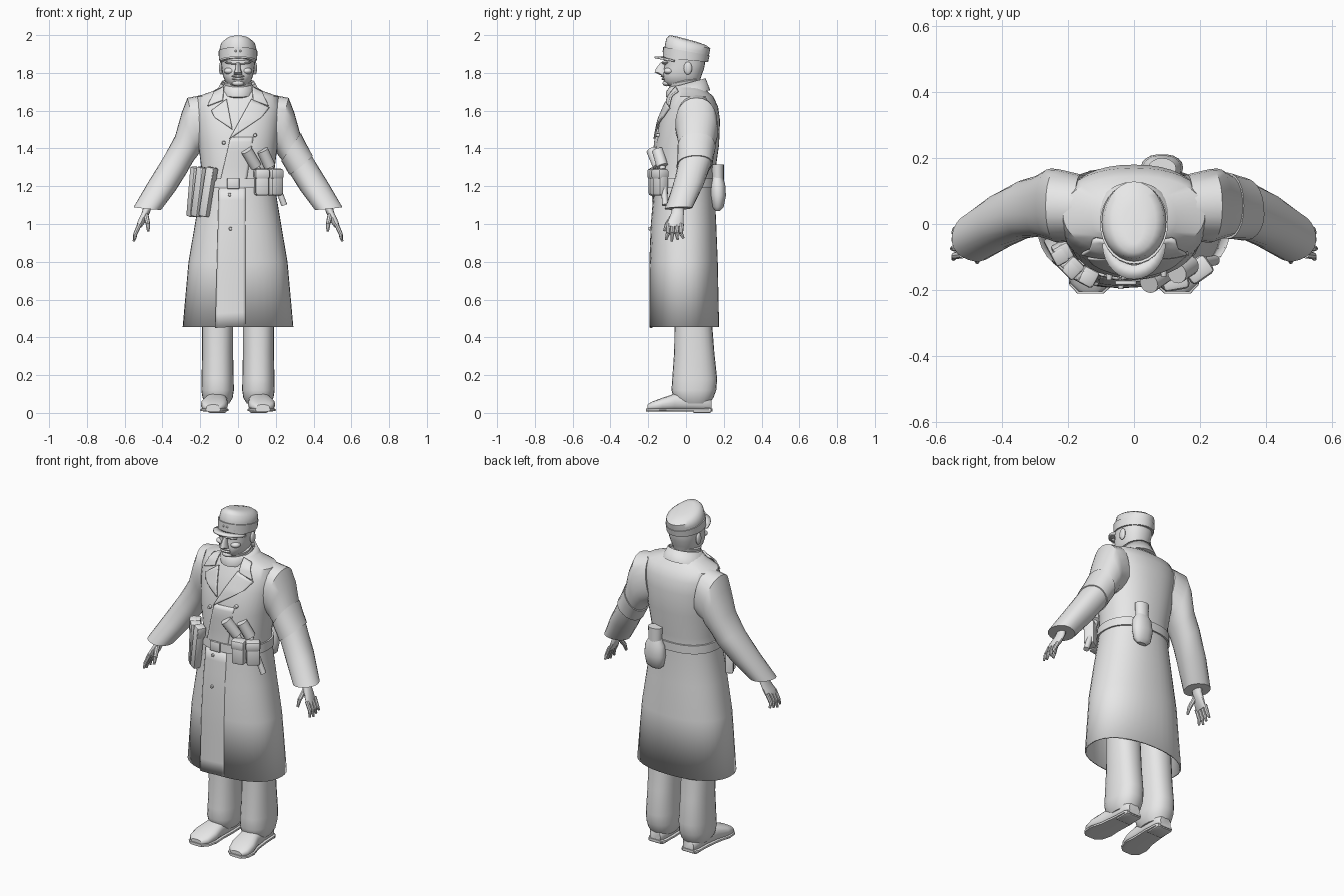
import bpy, bmesh, math
from mathutils import Vector, Euler

V = Vector
P = 2.25  # roundness of the cross-sections
grey = bpy.data.materials.new("plain_grey")
grey.diffuse_color = (0.8, 0.8, 0.8, 1)


def finish(name, bm, mirror=False, solid=0.0, offset=0.0, angle=40):
    bmesh.ops.recalc_face_normals(bm, faces=bm.faces)
    me = bpy.data.meshes.new(name)
    bm.to_mesh(me)
    bm.free()
    me.polygons.foreach_set("use_smooth", [True] * len(me.polygons))
    me.set_sharp_from_angle(angle=math.radians(angle))
    me.materials.append(grey)
    ob = bpy.data.objects.new(name, me)
    bpy.context.scene.collection.objects.link(ob)
    if solid:
        m = ob.modifiers.new("thickness", 'SOLIDIFY')
        m.thickness, m.offset = solid, offset
    if mirror:
        ob.modifiers.new("mirror", 'MIRROR')
    return ob


def loft(name, rings, n=24, p=2.0, bottom=True, top=True, **kw):
    """Skin over rings given as (centre, half axis a, half axis b)."""
    bm = bmesh.new()
    rows = []
    for c, a, b in rings:
        row = []
        for i in range(n):
            t = 2 * math.pi * i / n
            u, w = math.cos(t), math.sin(t)
            u = math.copysign(abs(u) ** (2 / p), u)
            w = math.copysign(abs(w) ** (2 / p), w)
            row.append(bm.verts.new(V(c) + V(a) * u + V(b) * w))
        rows.append(row)
    for r, s in zip(rows, rows[1:]):
        for i in range(n):
            j = (i + 1) % n
            bm.faces.new((r[i], r[j], s[j], s[i]))
    if bottom:
        bm.faces.new(rows[0])
    if top:
        bm.faces.new(rows[-1])
    return finish(name, bm, **kw)


def level(z, rx, yf, yb, cx=0.0):
    return ((cx, (yf + yb) / 2, z), (rx, 0, 0), (0, (yb - yf) / 2, 0))


def rod(name, p, q, r1, r2, n=10, **kw):
    p, q = V(p), V(q)
    d = (q - p).normalized()
    a = d.orthogonal().normalized()
    b = d.cross(a)
    return loft(name, [(p, a * r1, b * r1), (q, a * r2, b * r2)], n, **kw)


def box(name, c, size, rot=(0, 0, 0), bevel=0.008, **kw):
    bm = bmesh.new()
    bmesh.ops.create_cube(bm, size=1)
    for v in bm.verts:
        v.co = V([v.co[i] * size[i] for i in range(3)])
    bmesh.ops.bevel(bm, geom=bm.edges[:], offset=bevel, segments=2, profile=0.5, affect='EDGES')
    m = Euler([math.radians(r) for r in rot]).to_matrix()
    for v in bm.verts:
        v.co = m @ v.co + V(c)
    return finish(name, bm, **kw)


def blob(name, c, size, **kw):
    bm = bmesh.new()
    bmesh.ops.create_uvsphere(bm, u_segments=16, v_segments=10, radius=1)
    for v in bm.verts:
        v.co = V([v.co[i] * size[i] + c[i] for i in range(3)])
    return finish(name, bm, **kw)


# Coat body: z, half width, front y, back y
COAT = [(.455, .293, -.19, .175), (.8, .262, -.19, .168), (1.0, .228, -.183, .16),
        (1.2, .195, -.165, .15), (1.28, .192, -.163, .155), (1.42, .21, -.165, .175),
        (1.55, .225, -.138, .18), (1.62, .23, -.11, .17), (1.675, .215, -.085, .145),
        (1.705, .13, -.07, .11), (1.73, .09, -.06, .09)]
loft("coat", [level(*r) for r in COAT], 40, P, bottom=False, solid=.008, offset=-1)


def coat_at(z, grow=0.0):
    for r, s in zip(COAT, COAT[1:]):
        if z <= s[0]:
            break
    t = min(max((z - r[0]) / (s[0] - r[0]), 0), 1)
    w, f, b = [r[i] + (s[i] - r[i]) * t for i in (1, 2, 3)]
    return (z, w + grow, f - grow, b + grow)


def front_y(x, z):
    _, w, f, b = coat_at(z)
    k = max(0, 1 - min(1, abs(x) / w) ** P) ** (1 / P)
    return (f + b) / 2 - (b - f) / 2 * k


def patch(name, corners, lift=.006, taper=0.0, n=10):
    """Cloth panel lying on the coat front, corners as (x, z)."""
    bm = bmesh.new()
    c = [V(k) for k in corners]
    g = []
    for i in range(n + 1):
        for j in range(n + 1):
            u, v = j / n, i / n
            q = c[0].lerp(c[1], u).lerp(c[3].lerp(c[2], u), v)
            g.append(bm.verts.new((q.x, front_y(q.x, q.y) - lift * (1 - taper * u), q.y)))
    for i in range(n):
        for j in range(n):
            k = i * (n + 1) + j
            bm.faces.new((g[k], g[k + 1], g[k + n + 2], g[k + n + 1]))
    return finish(name, bm, solid=.01)


# Overlapping front, lapels, collar wings and buttons
patch("skirt_overlap", [(-.1, 1.2), (.04, 1.2), (.04, .46), (-.12, .45)], .004, 2.2)
patch("chest_overlap", [(-.04, 1.46), (.08, 1.46), (.04, 1.2), (-.1, 1.2)], .004, 2.2)
patch("left_lapel", [(.07, 1.66), (.165, 1.615), (.125, 1.565), (-.045, 1.45)], .01)
patch("right_lapel", [(-.06, 1.66), (-.14, 1.6), (-.125, 1.565), (-.03, 1.5)], .007)
for s in (-1, 1):
    patch("collar_wing", [(s * .075, 1.725), (s * .125, 1.7), (s * .16, 1.625), (s * .08, 1.655)], .014)
for x, z in ((-.045, 1.155), (-.04, .975), (-.075, 1.43), (.09, 1.47)):
    y = front_y(x, z)
    rod("button", (x, y + .005, z), (x, y - .015, z), .011, .008)

# Standing collar and scarf
loft("collar", [((0, .02, 1.69), (.115, 0, 0), (0, .105, .02)), ((0, .01, 1.745), (.088, 0, 0), (0, .09, .025))],
     24, top=False, solid=.008)
loft("scarf", [((0, -.005, 1.67), (.06, 0, 0), (0, .07, .01)), ((0, -.01, 1.69), (.086, 0, 0), (0, .095, .018)),
               ((0, -.01, 1.72), (.088, 0, 0), (0, .095, .018)), ((0, -.008, 1.74), (.074, 0, 0), (0, .08, .015)),
               ((0, -.008, 1.755), (.078, 0, 0), (0, .083, .015)), ((0, -.005, 1.768), (.06, 0, 0), (0, .068, .015))], 24)

# Sleeves: outer x, outer z, inner x, inner z, centre y, half depth, forward slant
ARM = [(.18, 1.685, .14, 1.41, .05, .10, 0), (.268, 1.668, .195, 1.385, .055, .112, 0),
       (.298, 1.59, .208, 1.37, .06, .108, 0), (.333, 1.465, .235, 1.335, .055, .093, 0),
       (.39, 1.36, .275, 1.265, .045, .088, .01), (.47, 1.225, .335, 1.175, .01, .08, .02),
       (.547, 1.09, .412, 1.075, -.04, .068, .025)]


def arm_ring(k, grow=1.0):
    i = min(int(k), len(ARM) - 2)
    o, p, q, r, y, d, s = [m + (n - m) * (k - i) for m, n in zip(ARM[i], ARM[i + 1])]
    return ((o + q) / 2, y, (p + r) / 2), V(((o - q) / 2, s, (p - r) / 2)) * grow, V((-s, d, 0)) * grow


loft("sleeves", [arm_ring(i) for i in range(len(ARM))], 24, 2.2, mirror=True)
loft("armband", [arm_ring(k, 1.07) for k in (2.9, 3.3, 4.0)], 24, 2.2)

# Hands
loft("palms", [((.475, -.04, 1.1), (.025, 0, 0), (0, .032, 0)), ((.488, -.045, 1.06), (.02, .01, 0), (-.008, .032, 0)),
               ((.512, -.055, 1.01), (.018, 0, .005), (-.005, .043, 0)),
               ((.525, -.058, .985), (.012, 0, .005), (-.005, .042, 0))], 14, mirror=True)
for i in range(4):
    y = -.092 + i * .023
    mid, tip = (.543, y - .004, .95), (.552 - .004 * abs(i - 1), y - .014 + .008 * i, .908 + .008 * abs(i - 1))
    rod("finger_base", (.52, y, 1.0), mid, .012, .011, 8, mirror=True)
    rod("finger_tip", mid, tip, .011, .006, 8, mirror=True)
rod("thumb_base", (.488, -.065, 1.05), (.477, -.1, 1.0), .014, .012, 8, mirror=True)
rod("thumb_tip", (.477, -.1, 1.0), (.475, -.115, .962), .012, .007, 8, mirror=True)

# Head and face
loft("head", [level(*r) for r in ((1.67, .06, -.05, .06), (1.725, .058, -.07, .065), (1.735, .05, -.1, .068),
                                  (1.755, .068, -.117, .072), (1.785, .08, -.122, .082), (1.82, .086, -.118, .095),
                                  (1.845, .089, -.113, .1), (1.9, .092, -.12, .105))], 24, 2.3, angle=60)
loft("nose", [((0, -.118, 1.79), (.022, 0, 0), (0, .022, 0)), ((0, -.132, 1.803), (.021, 0, 0), (0, .034, 0)),
              ((0, -.128, 1.822), (.014, 0, 0), (0, .032, 0)), ((0, -.115, 1.855), (.011, 0, 0), (0, .02, 0))], 12)
blob("brow", (0, -.108, 1.855), (.07, .022, .011))
blob("mouth", (0, -.118, 1.768), (.032, .012, .007))
blob("moustache", (0, -.122, 1.783), (.034, .012, .007))
blob("chin", (0, -.102, 1.745), (.032, .022, .016))
blob("cheeks", (.045, -.09, 1.81), (.03, .028, .018), mirror=True)
blob("ears", (.09, .01, 1.825), (.011, .022, .034), mirror=True)

# Field cap with folded flap and peak
loft("cap", [((0, -.003, 1.868), (.097, 0, 0), (0, .116, -.01)), ((0, .006, 1.925), (.098, 0, 0), (0, .119, -.016)),
             ((0, .012, 1.955), (.09, 0, 0), (0, .117, -.026)), ((0, .01, 1.972), (.066, 0, 0), (0, .098, -.026)),
             ((0, 0, 1.98), (.03, 0, 0), (0, .06, -.016))], 28, angle=50)
loft("cap_flap", [((0, -.003, 1.868), (.101, 0, 0), (0, .12, -.01)),
                  ((0, .002, 1.915), (.103, 0, 0), (0, .123, -.022))], 28)
for x in (-.012, .012):
    blob("cap_button", (x, -.118, 1.915), (.006, .007, .006))
bm = bmesh.new()
arc = [math.pi * i / 14 for i in range(15)]
rows = [[bm.verts.new((.096 * k * math.cos(t), -.06 - .108 * k * math.sin(t), 1.863 + .02 * math.sin(t)))
         for t in arc] for k in (.6, 1)]
for i in range(14):
    bm.faces.new((rows[0][i], rows[0][i + 1], rows[1][i + 1], rows[1][i]))
finish("cap_peak", bm, solid=.01)

# Belt and buckle
loft("belt", [level(*coat_at(z, .009)) for z in (1.19, 1.24)], 40, P)
box("buckle", (-.025, -.178, 1.215), (.065, .014, .058), bevel=.004)

# Long magazine pouches on the right hip
for x, y, yaw in ((-.15, -.155, -28), (-.195, -.125, -45), (-.225, -.08, -62)):
    box("magazine_pouch", (x - .01, y, 1.17), (.048, .045, .265), (0, 10, yaw), .008)
    box("magazine_flap", (x + .008, y - .003, 1.265), (.052, .052, .07), (0, 10, yaw), .008)

# Ammunition pouches on the left front
for x, y, yaw in ((.125, -.165, 10), (.195, -.135, 35)):
    box("ammo_pouch", (x, y, 1.215), (.075, .06, .13), (0, 0, yaw), .014)
    box("ammo_flap", (x, y - .003, 1.265), (.081, .066, .055), (0, 0, yaw), .014)

# Two stick grenades tucked into the belt
for h, k, e in (((.045, -.18, 1.39), (.095, -.145, 1.305), (.17, -.14, 1.18)),
                ((.13, -.15, 1.39), (.168, -.125, 1.305), (.245, -.11, 1.1))):
    rod("grenade_head", h, k, .031, .031, 14)
    rod("grenade_handle", k, e, .016, .016)

# Canteen and cup on the back of the belt
loft("canteen", [level(1.07, .03, .155, .18, .085), level(1.09, .053, .14, .2, .085),
                 level(1.15, .064, .13, .212, .085), level(1.21, .058, .13, .208, .085),
                 level(1.25, .035, .14, .195, .085)], 18, 2.2)
loft("canteen_cup", [level(1.225, .038, .14, .2, .085), level(1.315, .043, .135, .2, .085)], 16)

# Trousers gathered at the ankle
loft("trousers", [level(z, w, f, b, .108) for z, w, f, b in
                  ((.05, .062, -.04, .125), (.08, .08, -.065, .145), (.12, .086, -.077, .16), (.18, .085, -.073, .165),
                   (.32, .082, -.063, .15), (.5, .083, -.06, .136), (.95, .085, -.07, .12))], 24, 2.3, mirror=True)

# Shoes, soles and heels: y, x, half width, height
SHOE = [(.135, .11, .035, .07), (.11, .11, .052, .1), (.03, .11, .056, .11), (-.06, .117, .06, .1),
        (-.125, .125, .072, .078), (-.18, .13, .062, .058), (-.205, .132, .035, .042)]
loft("shoes", [((x, y, h / 2 + .006), (w, 0, 0), (0, 0, h / 2 - .004)) for y, x, w, h in SHOE], 18, 2.6, mirror=True)
loft("soles", [((x, y * 1.03, .016), (w + .004, 0, 0), (0, 0, .008)) for y, x, w, h in SHOE], 16, 5, mirror=True)
box("heels", (.11, .085, .013), (.1, .1, .026), bevel=.01, mirror=True)
